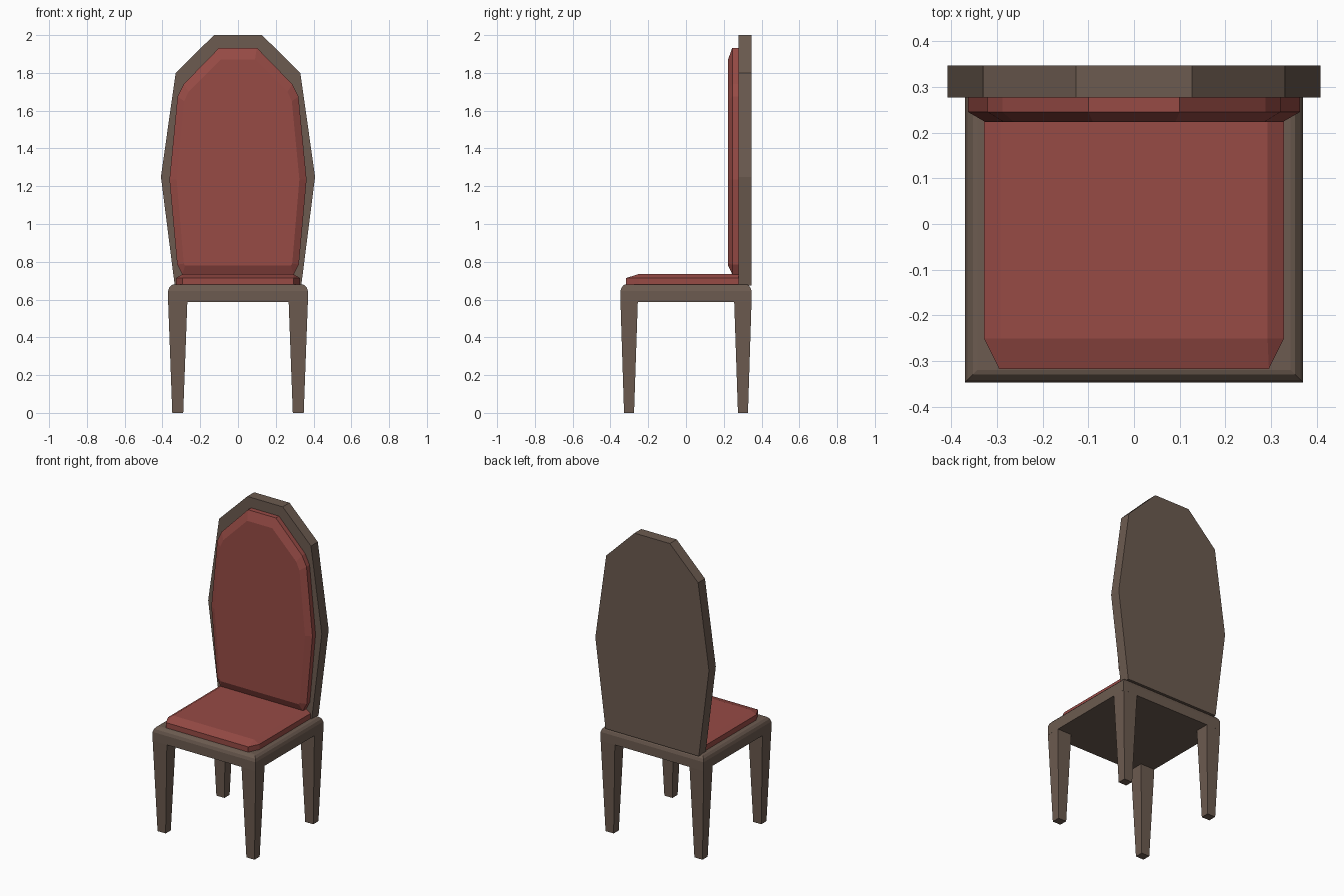
import bpy, bmesh

if "Cube" in bpy.data.objects:
    bpy.data.objects.remove(bpy.data.objects["Cube"])


def material(name, color):
    m = bpy.data.materials.new(name)
    m.diffuse_color = color
    m.use_nodes = True
    m.node_tree.nodes["Principled BSDF"].inputs["Base Color"].default_value = m.diffuse_color
    return m


WOOD = material("wood", (0.15, 0.105, 0.08, 1))
RED = material("upholstery", (0.31, 0.07, 0.06, 1))


def loft(name, rings, mat):
    """Skin a stack of equal-length point rings and cap both ends."""
    bm = bmesh.new()
    loops = [[bm.verts.new(p) for p in ring] for ring in rings]
    n = len(loops[0])
    for a, b in zip(loops, loops[1:]):
        for i in range(n):
            j = (i + 1) % n
            bm.faces.new((a[i], a[j], b[j], b[i]))
    bm.faces.new(loops[0])
    bm.faces.new(loops[-1])
    bmesh.ops.remove_doubles(bm, verts=bm.verts, dist=0.0005)
    bmesh.ops.recalc_face_normals(bm, faces=bm.faces)
    me = bpy.data.meshes.new(name)
    bm.to_mesh(me)
    bm.free()
    me.materials.append(mat)
    ob = bpy.data.objects.new(name, me)
    bpy.context.collection.objects.link(ob)
    return ob


def rect(x0, x1, y0, y1, z):
    return [(x0, y0, z), (x1, y0, z), (x1, y1, z), (x0, y1, z)]


def mirrored(half):
    """Close a right-hand half outline with its mirror image."""
    return half + [(-a, b) for a, b in reversed(half)]


def upright(half, y):
    return [(x, y, z) for x, z in mirrored(half)]


def flat(half, z):
    return [(x, y, z) for x, y in mirrored(half)]


# Seat frame with rounded top edge
frame_profile = [(0, 0.588), (0, 0.645), (0.006, 0.664), (0.018, 0.677), (0.028, 0.68)]
frame = loft("seat_frame", [rect(-0.37 + d, 0.37 - d, -0.347 + d, 0.347 - d, z)
                            for d, z in frame_profile], WOOD)

# Four tapered legs
for side, s in (("left", -1), ("right", 1)):
    for end, t in (("front", -1), ("back", 1)):
        loft(f"{end}_{side}_leg",
             [rect(s * 0.29, s * 0.348, t * 0.275, t * 0.328, 0),
              rect(s * 0.268, s * 0.37, t * 0.255, t * 0.347, 0.592)], WOOD)

# Faceted back panel
panel = [(0.335, 0.675), (0.408, 1.25), (0.33, 1.80), (0.127, 2.0)]
loft("back_panel", [upright(panel, 0.277), upright(panel, 0.347)], WOOD)

# Back cushion with bevelled front
outer = [(0.295, 0.733), (0.322, 0.785), (0.363, 1.235), (0.32, 1.675), (0.288, 1.74), (0.1, 1.933)]
inner = [(0.28, 0.78), (0.287, 0.79), (0.325, 1.235), (0.285, 1.65), (0.262, 1.70), (0.09, 1.872)]
loft("back_cushion", [upright(outer, 0.28), upright(outer, 0.245), upright(inner, 0.223)], RED)

# Seat cushion with cut front corners and sloped edges
edge = [(0.295, -0.317), (0.328, -0.25), (0.328, 0.28)]
top = [(0.292, -0.25), (0.292, -0.25), (0.292, 0.28)]
loft("seat_cushion", [flat(edge, 0.675), flat(edge, 0.714), flat(top, 0.735)], RED)
